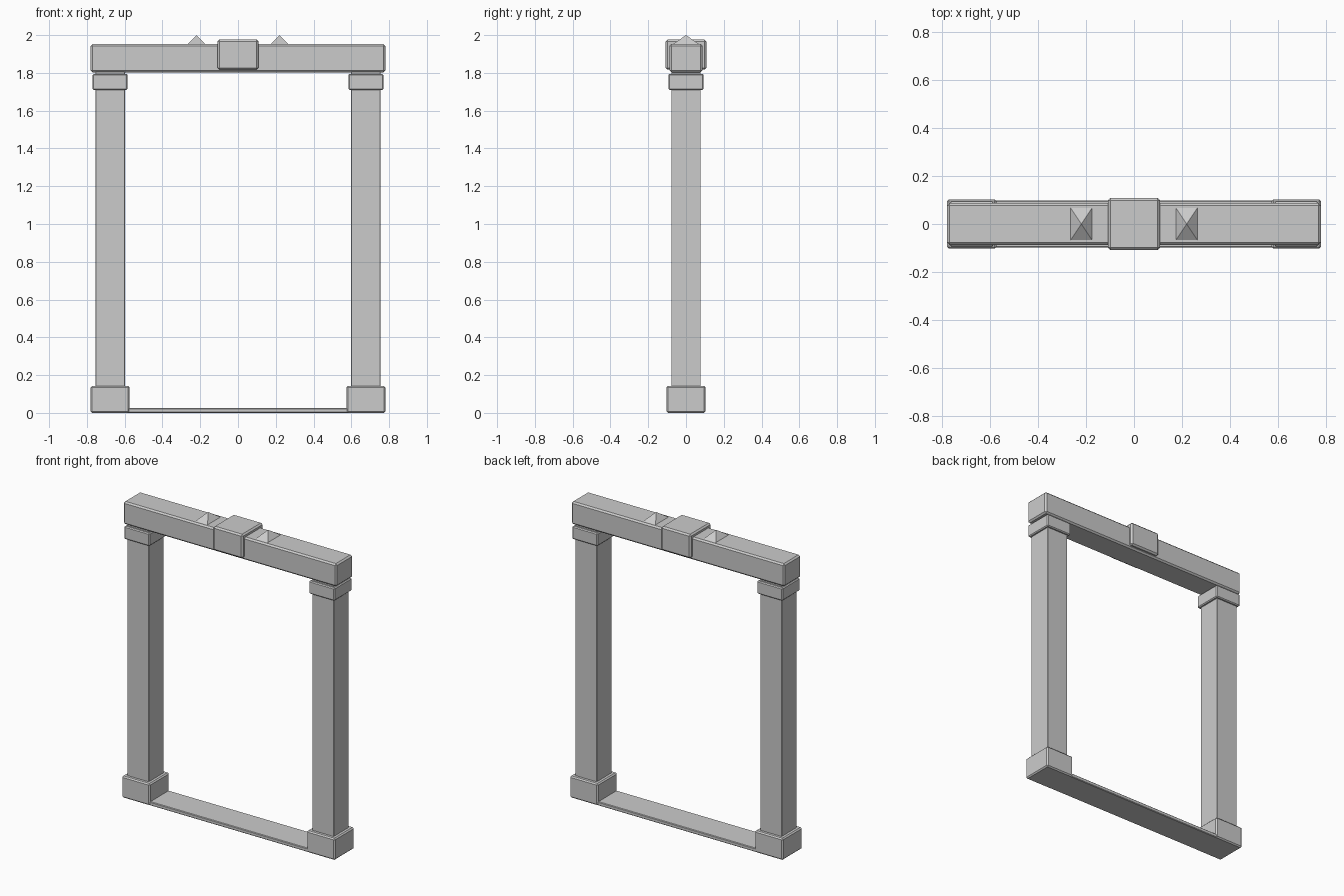
import bpy, bmesh

if "Cube" in bpy.data.objects:
    bpy.data.objects.remove(bpy.data.objects["Cube"])


def box(name, x, z0, z1, hx, hy, bevel=0.0):
    """Box centred on y = 0 with optional single-segment chamfer."""
    bm = bmesh.new()
    bmesh.ops.create_cube(bm, size=1)
    for v in bm.verts:
        v.co = (x + v.co.x * 2 * hx, v.co.y * 2 * hy, (z0 + z1) / 2 + v.co.z * (z1 - z0))
    if bevel:
        bmesh.ops.bevel(bm, geom=bm.edges[:], offset=bevel, segments=1,
                        profile=0.5, affect='EDGES')
    return finish(name, bm)


def pyramid(name, x, z0, z1, hx, hy):
    bm = bmesh.new()
    base = [bm.verts.new((x + sx * hx, sy * hy, z0))
            for sx, sy in ((-1, -1), (1, -1), (1, 1), (-1, 1))]
    tip = bm.verts.new((x, 0, z1))
    bm.faces.new(base[::-1])
    for i in range(4):
        bm.faces.new((base[i], base[(i + 1) % 4], tip))
    return finish(name, bm)


def finish(name, bm):
    bmesh.ops.recalc_face_normals(bm, faces=bm.faces[:])
    mesh = bpy.data.meshes.new(name)
    bm.to_mesh(mesh)
    bm.free()
    obj = bpy.data.objects.new(name, mesh)
    bpy.context.collection.objects.link(obj)
    return obj


# Posts with plinths and capitals, plus roof spikes, on both sides
for side, s in (("left", -1), ("right", 1)):
    box(side + "_plinth", s * 0.677, 0.0, 0.143, 0.103, 0.103, 0.008)
    box(side + "_post", s * 0.677, 0.10, 1.81, 0.078, 0.078, 0.002)
    box(side + "_capital", s * 0.677, 1.71, 1.795, 0.093, 0.093, 0.006)
    pyramid(side + "_spike", s * 0.22, 1.95, 2.0, 0.048, 0.072)

# Threshold between the plinths
box("threshold", 0, 0.0, 0.025, 0.77, 0.098, 0.004)

# Lintel and keystone
box("lintel", 0, 1.803, 1.953, 0.78, 0.087, 0.01)
box("keystone", 0, 1.817, 1.976, 0.109, 0.108, 0.01)
